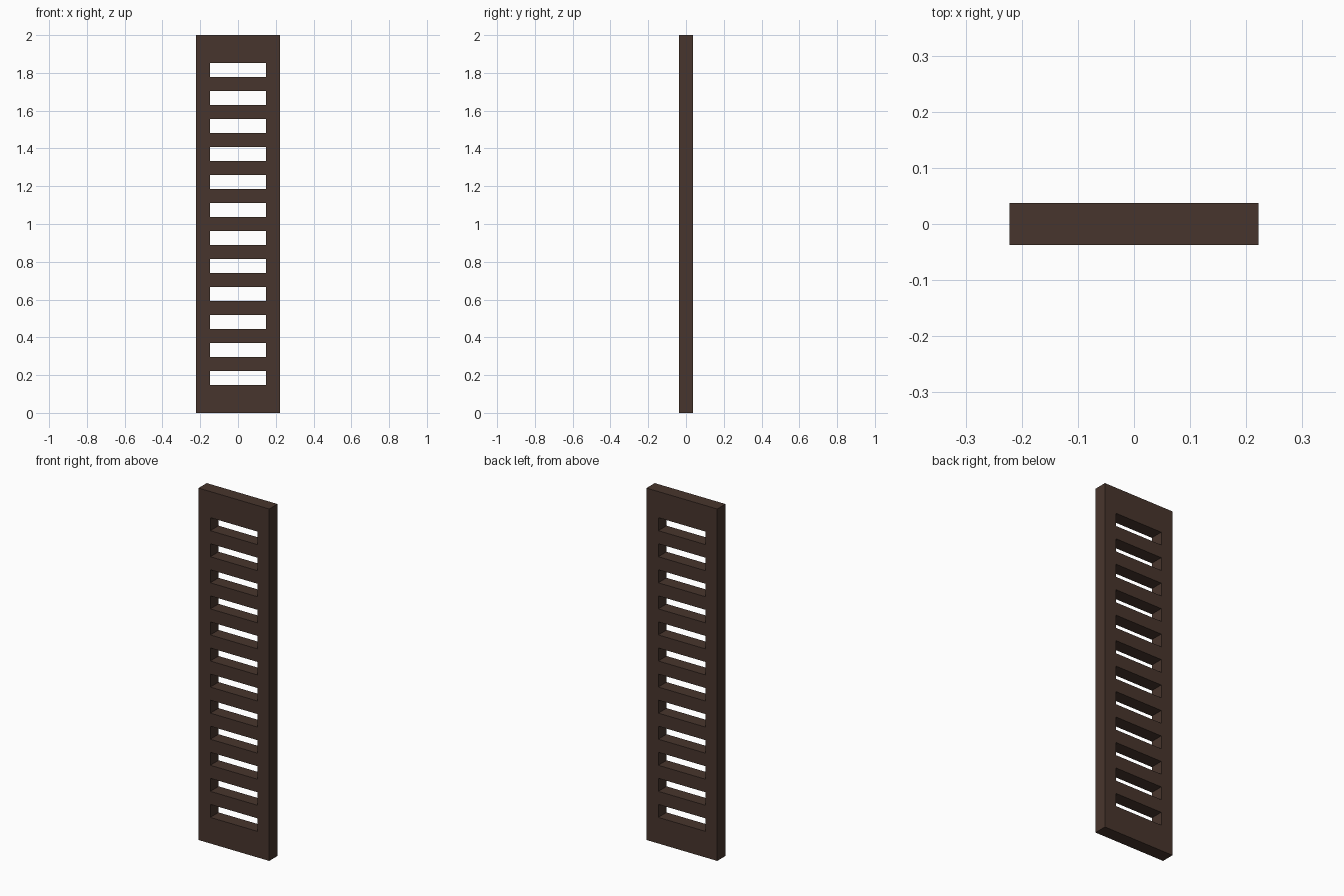
import bpy, bmesh

if "Cube" in bpy.data.objects:
    bpy.data.objects.remove(bpy.data.objects["Cube"])

U = 2 / 27      # module: panel is 6 x 1 x 27 modules
SLOTS = 12

wood = bpy.data.materials.new("dark brown wood")
wood.diffuse_color = (0.064, 0.036, 0.026, 1)
wood.use_nodes = True
wood.node_tree.nodes["Principled BSDF"].inputs["Base Color"].default_value = wood.diffuse_color

# Column and row edges: side stiles, then alternating rails and slots
xs = [-3 * U, -2 * U, 2 * U, 3 * U]
zs = [0] + [(2 + k) * U for k in range(2 * SLOTS)] + [27 * U]

# Front sheet of the panel, leaving the slots open
bm = bmesh.new()
grid = [[bm.verts.new((x, -U / 2, z)) for x in xs] for z in zs]
for r in range(len(zs) - 1):
    for c in range(3):
        if c == 1 and r % 2 == 1:
            continue  # open slot
        bm.faces.new((grid[r][c], grid[r][c + 1], grid[r + 1][c + 1], grid[r + 1][c]))

# Thickness, including the slot walls
res = bmesh.ops.extrude_face_region(bm, geom=bm.faces[:], use_keep_orig=True)
back = [v for v in res["geom"] if isinstance(v, bmesh.types.BMVert)]
bmesh.ops.translate(bm, verts=back, vec=(0, U, 0))
bmesh.ops.recalc_face_normals(bm, faces=bm.faces[:])

mesh = bpy.data.meshes.new("slotted_panel")
bm.to_mesh(mesh)
bm.free()
mesh.materials.append(wood)
panel = bpy.data.objects.new("slotted_panel", mesh)
bpy.context.collection.objects.link(panel)
